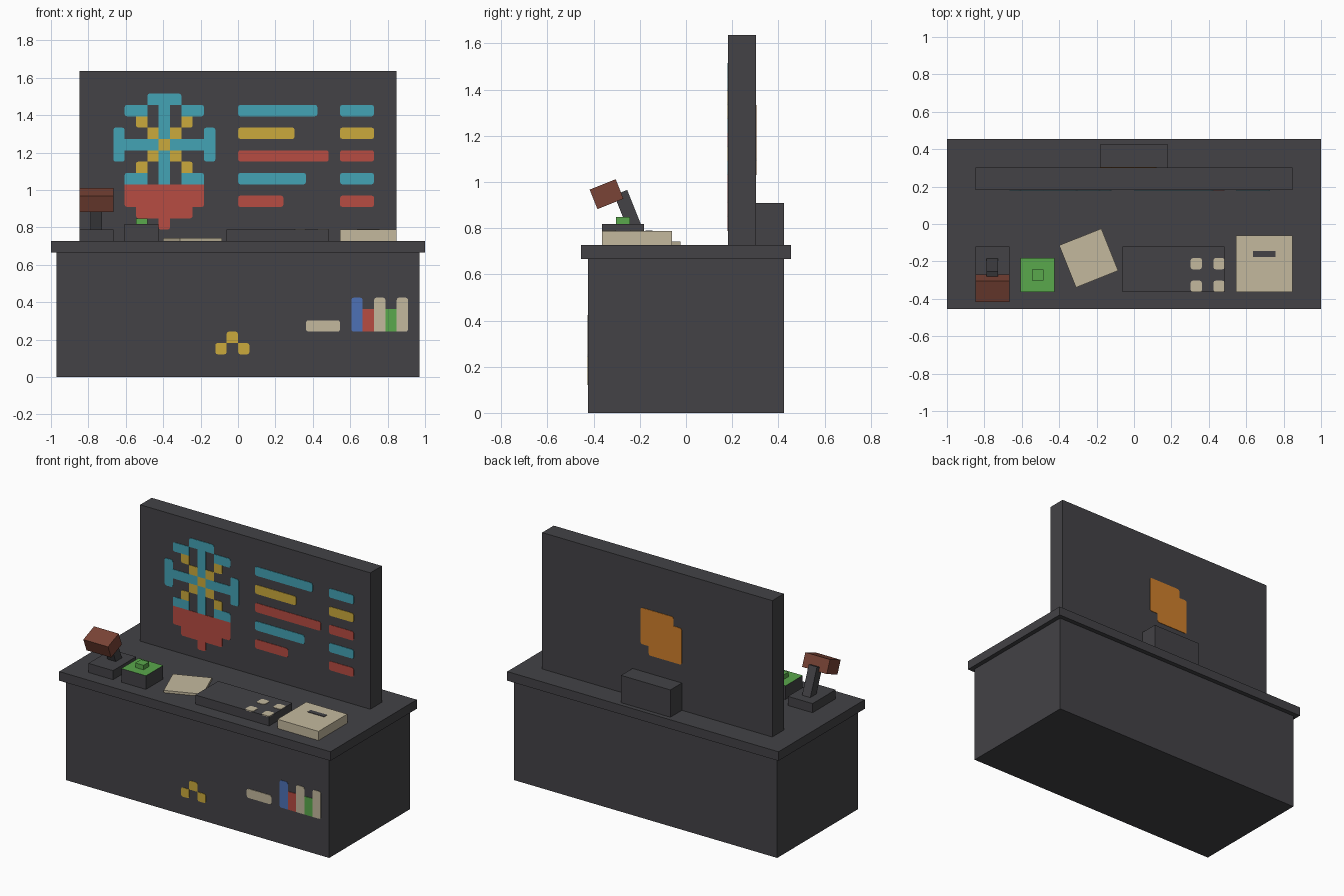
import bpy, bmesh
from mathutils import Matrix, Vector, Euler

if "Cube" in bpy.data.objects:
    bpy.data.objects.remove(bpy.data.objects["Cube"], do_unlink=True)

C = 2 / 33          # one grid cell; most parts sit on this grid
TILT = 0.38         # shared tilt of lamp and paper


def material(name, rgb):
    lin = [((v / 255 + 0.055) / 1.055) ** 2.4 for v in rgb] + [1]
    m = bpy.data.materials.new(name)
    m.use_nodes = True
    m.diffuse_color = lin
    m.node_tree.nodes["Principled BSDF"].inputs["Base Color"].default_value = lin
    return m


MATS = {
    "D": material("charcoal", (67, 66, 70)),
    "T": material("teal", (67, 163, 181)),
    "Y": material("mustard", (203, 170, 60)),
    "R": material("brick_red", (183, 76, 66)),
    "B": material("parchment", (196, 185, 158)),
    "G": material("green", (90, 168, 76)),
    "L": material("blue", (77, 113, 182)),
    "O": material("orange", (208, 128, 44)),
    "W": material("rust_brown", (122, 68, 54)),
}


def finish(name, bm, keys):
    mesh = bpy.data.meshes.new(name)
    bm.to_mesh(mesh)
    bm.free()
    for k in keys:
        mesh.materials.append(MATS[k])
    ob = bpy.data.objects.new(name, mesh)
    bpy.context.collection.objects.link(ob)
    return ob


def block(name, centre, size, key, rot=(0, 0, 0), top=None):
    """Box by centre and size; 'top' gives the upper face its own colour."""
    bm = bmesh.new()
    bmesh.ops.create_cube(bm, size=1, matrix=Matrix.Diagonal((*size, 1)))
    if top:
        for f in bm.faces:
            f.material_index = int(f.normal.z > 0.9)
    ob = finish(name, bm, key + (top or ""))
    ob.location, ob.rotation_euler = centre, rot
    return ob


def cells(name, x, y, z, key, top=None):
    """Box by (min, max) ranges counted in grid cells."""
    ranges = (x, y, z)
    return block(name, [C * (a + b) / 2 for a, b in ranges],
                 [C * (b - a) for a, b in ranges], key, top=top)


def mosaic(name, rows, left, top_row, place, flip=False):
    """Thin plate of coloured cells drawn as text rows, outer corners rounded."""
    keys = sorted(set("".join(rows)) - {"."})
    bm, grid = bmesh.new(), {}

    def vert(u, v):
        if (u, v) not in grid:
            grid[u, v] = bm.verts.new(place(u * C, v * C))
        return grid[u, v]

    for r, row in enumerate(rows):
        for c, ch in enumerate(row):
            if ch != ".":
                u, v = left + c, top_row - r
                quad = [vert(u, v), vert(u + 1, v), vert(u + 1, v + 1), vert(u, v + 1)]
                f = bm.faces.new(quad[::-1] if flip else quad)
                f.material_index = keys.index(ch)
    corners = [v for v in bm.verts if len(v.link_faces) == 1]
    bmesh.ops.bevel(bm, geom=corners, offset=0.012, segments=2,
                    profile=0.5, affect='VERTICES')
    ob = finish(name, bm, keys)
    solid = ob.modifiers.new("thickness", 'SOLIDIFY')
    solid.thickness, solid.offset = 0.006, -1
    return ob


# Desk, upright board and the box behind it
cells("desk_body", (-16, 16), (-7, 7), (0, 11), "D")
cells("desk_top", (-16.5, 16.5), (-7.5, 7.5), (11, 12), "D")
cells("upright_board", (-14, 14), (3, 5), (12, 27), "D")
cells("rear_box", (-3, 3), (5, 7), (12, 15), "D")

# Painted marks on the board front
LIFT = 0.003


def on_board(u, v):
    return Vector((u, 3 * C - LIFT, v))


mosaic("wheel_emblem", [
    "...TTT...",
    ".TT.T.TT.",
    "..Y.T.Y..",
    "T..YTY..T",
    "TTTTYTTTT",
    "T..YTY..T",
    "..Y.T.Y..",
    ".TT.T.TT.",
    ".RRRRRRR.",
    ".RRRRRRR.",
    "..RRRRR..",
    "....R....",
], -11, 24, on_board)
mosaic("chart_bars", [
    "TTTTTTT..TTT", "",
    "YYYYY....YYY", "",
    "RRRRRRRR.RRR", "",
    "TTTTTT...TTT", "",
    "RRRR.....RRR",
], 0, 23, on_board)

# Orange patch on the board back
mosaic("rear_patch", [".OOOO", "OOOOO", "OOOOO", "OOOOO", "OOOO."], -3, 21,
       lambda u, v: Vector((u, 5 * C + LIFT, v)), flip=True)


# Marks on the desk front
def on_desk(u, v):
    return Vector((u, -7 * C - LIFT, v))


mosaic("books", ["....L.B.B", "....LRBGB", "BBB.LRBGB"], 6, 6, on_desk)
mosaic("desk_mark", [".Y.", "Y.Y"], -2, 3, on_desk)

# Desk lamp
cells("lamp_base", (-14, -11), (-6, -2), (12, 13), "D")
block("lamp_arm", (-12.5 * C, -0.242, 0.852), (C, C, 0.22), "D", (TILT, 0, 0))
block("lamp_head", (-12.5 * C, -0.344, 0.947), (3 * C, 2 * C, 1.5 * C), "W", (TILT, 0, 0))

# Button box
cells("button_box", (-10, -7), (-6, -3), (12, 13.5), "D", top="G")
cells("button", (-9, -8), (-5, -4), (13.5, 14), "G")

# Loose paper
block("paper", (-4 * C, -3 * C, 12.125 * C), (4 * C, 4 * C, C / 4), "B", (0, 0, TILT))

# Control panel with four keys
cells("control_panel", (-1, 8), (-6, -2), (12, 13), "D")
mosaic("panel_keys", ["B.B", "", "B.B"], 5, -4,
       lambda u, v: Vector((u, v, 13 * C + LIFT)))

# Pad with a dark clip mark
cells("pad", (9, 14), (-6, -1), (12, 13), "B")
block("pad_clip", (11.5 * C, -0.16, 13 * C), (2 * C, 0.032, 0.006), "D")
